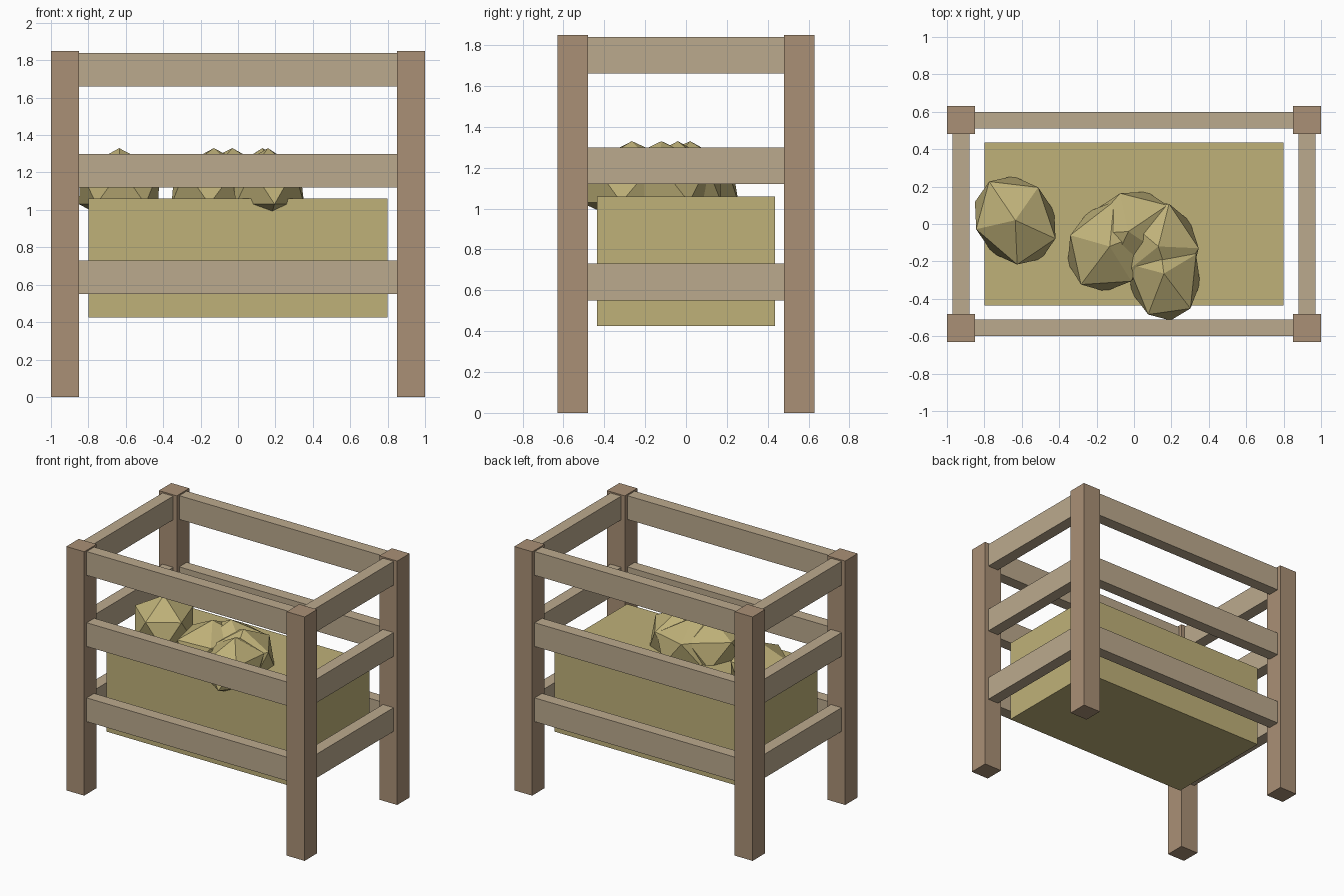
import bpy, math

if "Cube" in bpy.data.objects:
    bpy.data.objects.remove(bpy.data.objects["Cube"])


def material(name, rgb):
    m = bpy.data.materials.new(name)
    m.diffuse_color = (*rgb, 1)
    m.use_nodes = True
    m.node_tree.nodes["Principled BSDF"].inputs["Base Color"].default_value = m.diffuse_color
    return m


post_wood = material("post_wood", (0.40, 0.28, 0.18))
rail_wood = material("rail_wood", (0.50, 0.40, 0.27))
straw = material("straw", (0.52, 0.44, 0.19))


def finish(name, scale, mat):
    o = bpy.context.object
    o.name = name
    o.scale = scale
    o.data.materials.append(mat)
    return o


def box(name, center, size, mat):
    bpy.ops.mesh.primitive_cube_add(size=1, location=center)
    return finish(name, size, mat)


# Corner posts
for sx, lr in ((-1, "left"), (1, "right")):
    for sy, fb in ((-1, "front"), (1, "back")):
        box(f"{fb}_{lr}_post", (sx * 0.925, sy * 0.555, 0.925), (0.15, 0.15, 1.85), post_wood)

# Three levels of rails on all four sides
for level, z in (("lower", 0.64), ("middle", 1.21), ("upper", 1.75)):
    for s, fb, lr in ((-1, "front", "left"), (1, "back", "right")):
        box(f"{level}_{fb}_rail", (0, s * 0.555, z), (1.70, 0.09, 0.18), rail_wood)
        box(f"{level}_{lr}_rail", (s * 0.925, 0, z), (0.09, 0.96, 0.18), rail_wood)

# Hay block
box("hay_block", (0, 0, 0.7425), (1.6, 0.87, 0.635), straw)

# Loose hay clumps: x, y, long radius, short radius, turn in degrees
clumps = (
    (-0.635, 0.02, 0.279, 0.235, 124),
    (0.16, -0.265, 0.283, 0.217, 98),
    (-0.13, -0.12, 0.285, 0.240, 233),
    (-0.03, -0.04, 0.280, 0.228, 34),
    (0.13, -0.12, 0.275, 0.238, -72),
)
for i, (x, y, a, b, turn) in enumerate(clumps, 1):
    bpy.ops.mesh.primitive_ico_sphere_add(subdivisions=1, radius=1, location=(x, y, 1.123),
                                          rotation=(0, 0, math.radians(turn)))
    finish(f"hay_clump_{i}", (a, b, 0.207), straw)
